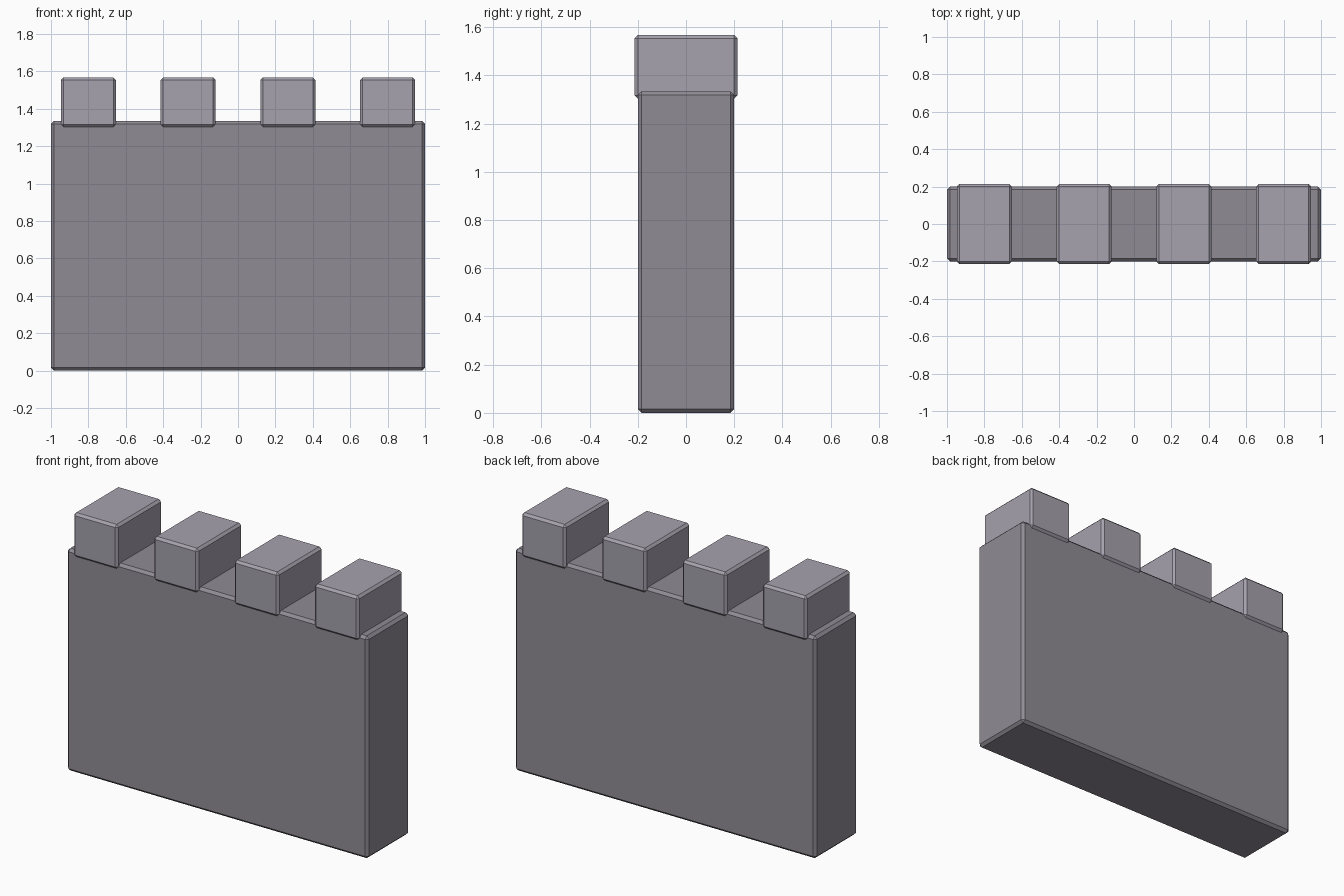
import bpy

if "Cube" in bpy.data.objects:
    bpy.data.objects.remove(bpy.data.objects["Cube"])


def material(name, color):
    mat = bpy.data.materials.new(name)
    mat.diffuse_color = color
    mat.use_nodes = True
    mat.node_tree.nodes["Principled BSDF"].inputs["Base Color"].default_value = mat.diffuse_color
    return mat


def block(name, center, size, bevel, mat):
    bpy.ops.mesh.primitive_cube_add(size=1, location=center)
    obj = bpy.context.object
    obj.name = name
    obj.scale = size
    bpy.ops.object.transform_apply(location=False, rotation=False, scale=True)
    mod = obj.modifiers.new("chamfer", 'BEVEL')
    mod.width = bevel
    mod.segments = 1
    obj.data.materials.append(mat)
    return obj


wall_stone = material("wall_stone", (0.28, 0.26, 0.30, 1))
merlon_stone = material("merlon_stone", (0.38, 0.36, 0.42, 1))

# Wall body
block("wall", (0, 0, 0.667), (2, 0.4, 1.334), 0.016, wall_stone)

# Four evenly spaced merlons, sunk slightly into the wall top
for i in range(4):
    x = -0.8 + i * 1.6 / 3
    block(f"merlon_{i + 1}", (x, 0, 1.435), (0.295, 0.427, 0.265), 0.014, merlon_stone)
